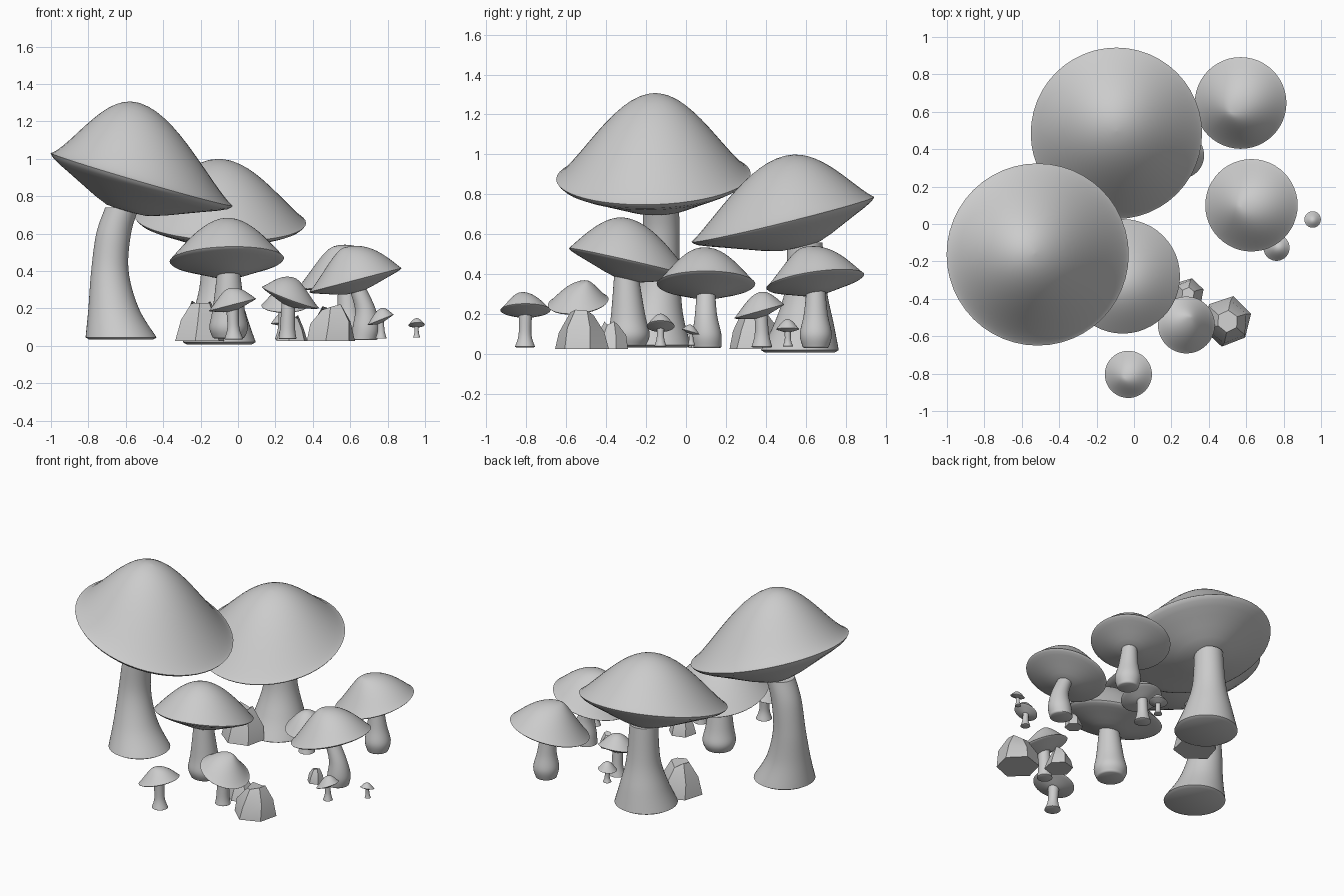
import bpy, math, random
from mathutils import Vector

if "Cube" in bpy.data.objects:
    bpy.data.objects.remove(bpy.data.objects["Cube"])

SEG = 48


def make_mesh(name, verts, faces, angle):
    me = bpy.data.meshes.new(name)
    me.from_pydata(verts, [], faces)
    ob = bpy.data.objects.new(name, me)
    bpy.context.collection.objects.link(ob)
    bpy.ops.object.select_all(action='DESELECT')
    ob.select_set(True)
    bpy.context.view_layer.objects.active = ob
    bpy.ops.object.shade_smooth_by_angle(angle=math.radians(angle))
    return ob


def loft(name, rings, angle=50):
    """Skin a stack of equal rings (bottom to top) and close both ends."""
    n = len(rings[0])
    verts = [v for r in rings for v in r]
    faces = [tuple(reversed(range(n)))]
    for i in range(len(rings) - 1):
        for j in range(n):
            k = (j + 1) % n
            faces.append((i*n + j, i*n + k, (i+1)*n + k, (i+1)*n + j))
    last = (len(rings) - 1) * n
    faces.append(tuple(last + j for j in range(n)))
    return make_mesh(name, verts, faces, angle)


def spline(pts, steps=6):
    """Catmull-Rom through (x, y, z, radius) points."""
    p = [Vector(q) for q in pts]
    p = [p[0]] + p + [p[-1]]
    out = []
    for i in range(1, len(p) - 2):
        a, b, c, d = p[i-1:i+3]
        for s in range(steps):
            t = s / steps
            out.append(0.5 * (2*b + (c - a)*t + (2*a - 5*b + 4*c - d)*t*t
                              + (3*b - a - 3*c + d)*t**3))
    return out + [p[-2]]


def mushroom(name, centre, R, h, tilt, stem, apex=(0, 0), power=1.1, depth=0.27):
    cx, cy, cz = centre
    sx, sy = tilt
    ang = [2*math.pi*j/SEG for j in range(SEG)]

    def cap_ring(r, dz, ox, oy):
        ring = []
        for a in ang:
            dx, dy = ox + R*r*math.cos(a), oy + R*r*math.sin(a)
            ring.append((cx + dx, cy + dy, cz + dz + sx*dx + sy*dy))
        return ring

    # cap: funnel underside drawn toward the stem, then a sheared dome
    tx, ty = stem[-1][0] - cx, stem[-1][1] - cy
    rings = []
    for r, d in ((.08, 1), (.22, .97), (.38, .82), (.55, .62), (.72, .42), (.86, .26), (.95, .14), (.985, .06)):
        rings.append(cap_ring(r, -d*depth*R, tx*(1 - r), ty*(1 - r)))
    for i in range(19):
        r = math.cos(math.pi/2 * i/18 * .992)
        f = (1 - r)**2
        rings.append(cap_ring(r, h*math.cos(math.pi/2*r)**power, apex[0]*f, apex[1]*f))
    loft(name + "_cap", rings, 70)

    # stem: swept circle with a rounded foot
    path = spline(stem)
    x, y, z, r = path[0]
    path = [Vector((x, y, z - .06*r, r*.9))] + path
    loft(name + "_stem", [[(x + r*math.cos(a), y + r*math.sin(a), z) for a in ang]
                          for x, y, z, r in path])


def rock(name, x, y, r, z0, z1, seed):
    # faceted stone: wide six-sided foot, shoulder, slanted top
    rng = random.Random(seed)
    rings = []
    for s, t in ((1, 0), (.85, .5), (.42, .95)):
        ring = []
        for j in range(6):
            a = math.pi*j/3 + .3 + .15*t
            k = r*s*rng.uniform(.92, 1.06)
            up = t + (rng.uniform(-.12, .06) if t else 0)
            ring.append((x + k*math.cos(a), y + k*math.sin(a), z0 + (z1 - z0)*up))
        rings.append(ring)
    loft(name, rings, 25)


# large mushrooms
mushroom("tall_mushroom", (-.515, -.163, .89), .487, .405, (-.29, .03),
         [(-.625, -.165, .045, .19), (-.665, -.15, .2, .135), (-.685, -.13, .4, .1),
          (-.665, -.125, .6, .093), (-.62, -.125, .74, .09)], (-.015, .005), 1.25, .4)
mushroom("wide_mushroom", (-.094, .485, .675), .458, .315, (-.04, .246),
         [(-.1, .57, .02, .195), (-.1, .59, .15, .15), (-.1, .6, .32, .105), (-.1, .595, .56, .088)],
         (0, .01), 1.15, .35)
mushroom("middle_mushroom", (-.06, -.28, .46), .306, .218, (.03, -.23),
         [(-.05, -.285, .045, .085), (-.05, -.285, .1, .103), (-.05, -.29, .2, .085), (-.05, -.3, .42, .058)],
         (0, -.01), 1.0, .3)

# medium mushrooms
mushroom("right_mushroom", (.628, .1, .352), .247, .19, (.26, 0),
         [(.675, .107, .035, .07), (.685, .105, .1, .072), (.68, .1, .2, .055), (.63, .1, .33, .045)],
         (-.06, -.01))
mushroom("back_mushroom", (.57, .647, .365), .245, .185, (.2, .14),
         [(.595, .65, .035, .065), (.595, .65, .1, .08), (.59, .65, .2, .06), (.58, .65, .34, .045)],
         (-.05, -.055))

# small mushrooms
mushroom("front_mushroom", (.28, -.54, .26), .152, .108, (-.37, .1),
         [(.265, -.54, .04, .048), (.265, -.54, .1, .04), (.27, -.54, .25, .036)], (.025, .04), 1.2, .32)
mushroom("front_left_mushroom", (-.03, -.804, .22), .126, .092, (.26, 0),
         [(-.022, -.806, .037, .05), (-.025, -.806, .1, .032), (-.03, -.804, .21, .034)], (-.02, -.02))
mushroom("hidden_mushroom", (.25, .367, .215), .125, .095, (0, .28),
         [(.25, .38, .037, .052), (.25, .38, .1, .036), (.25, .375, .21, .032)])

# tiny sprouts
mushroom("sprout_a", (.762, -.127, .14), .07, .06, (.4, 0),
         [(.765, -.128, .04, .03), (.765, -.128, .08, .019), (.762, -.127, .135, .018)])
mushroom("sprout_b", (.955, .024, .112), .044, .035, (.03, -.3),
         [(.955, .028, .045, .019), (.955, .026, .07, .012), (.955, .024, .11, .011)])
mushroom("sprout_c", (.233, .509, .125), .058, .05, (.1, 0),
         [(.235, .51, .04, .026), (.235, .51, .07, .016), (.233, .509, .12, .016)])

# stones
rock("front_stone", .5, -.52, .138, .025, .225, 3)
rock("small_stone", .29, -.375, .085, .025, .165, 5)
rock("back_stone", -.2, .345, .14, .025, .24, 8)
rock("pebble", .54, .065, .055, .03, .125, 11)
